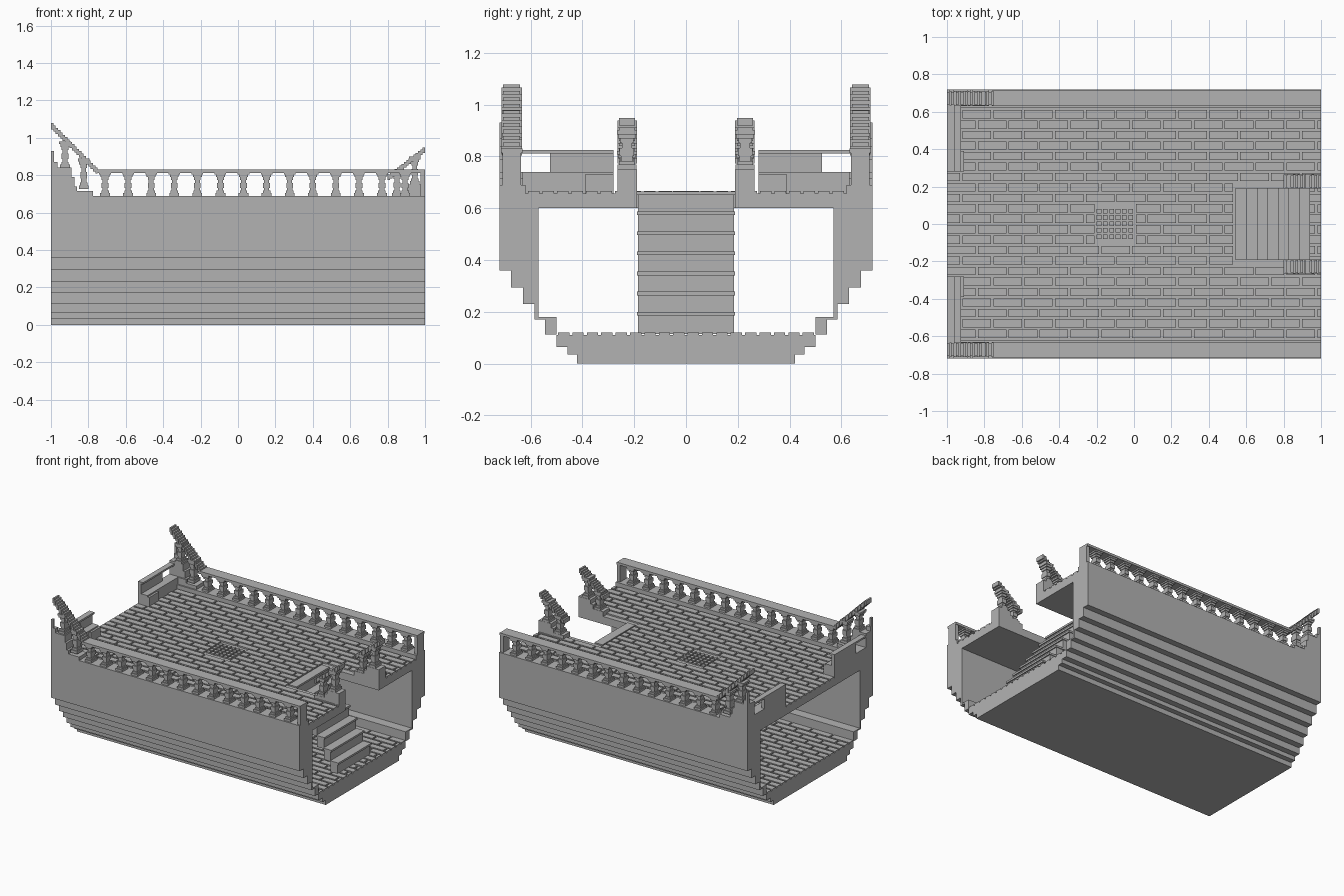
import bpy
import bmesh
from mathutils import Matrix, Vector

cube = bpy.data.objects.get("Cube")
if cube:
    bpy.data.objects.remove(cube, do_unlink=True)

grey = bpy.data.materials.new("plain grey")
grey.use_nodes = True
COLOUR = (0.45, 0.45, 0.45, 1)
grey.diffuse_color = COLOUR
grey.node_tree.nodes["Principled BSDF"].inputs["Base Color"].default_value = COLOUR


def finish(name, bm):
    mesh = bpy.data.meshes.new(name)
    bmesh.ops.recalc_face_normals(bm, faces=bm.faces)
    bm.to_mesh(mesh)
    bm.free()
    mesh.materials.append(grey)
    obj = bpy.data.objects.new(name, mesh)
    bpy.context.collection.objects.link(obj)
    return obj


def box(bm, x, y, z):
    """Add a box given as three (low, high) ranges."""
    centre = Vector([(a + b) / 2 for a, b in (x, y, z)])
    size = Vector([b - a for a, b in (x, y, z)])
    bmesh.ops.create_cube(bm, size=1, matrix=Matrix.Translation(centre) @ Matrix.Diagonal(size).to_4x4())


def boxes(name, items, mirror=False):
    bm = bmesh.new()
    for x, y, z in items:
        box(bm, x, y, z)
        if mirror:
            box(bm, x, (-y[1], -y[0]), z)
    return finish(name, bm)


# Hull: stepped outside, open ends, extruded along its length
steps = [(0.42, 0.035), (0.457, 0.065), (0.5, 0.112), (0.545, 0.17),
         (0.585, 0.23), (0.63, 0.293), (0.675, 0.36), (0.72, 0.69)]
half, low = [], 0
for y, z in steps:
    half += [(y, low), (y, z)]
    low = z
half += [(0.62, 0.69), (0.62, 0.60), (0.57, 0.60), (0.57, 0.18), (0.5, 0.18), (0.5, 0.11)]
outline = half + [(-y, z) for y, z in reversed(half)]
bm = bmesh.new()
face = bm.faces.new([bm.verts.new((-1, y, z)) for y, z in outline])
ext = bmesh.ops.extrude_face_region(bm, geom=[face])
bmesh.ops.translate(bm, vec=(2, 0, 0), verts=[v for v in ext["geom"] if isinstance(v, bmesh.types.BMVert)])
finish("hull", bm)

# Deck slab with the stair opening at one end
HOLE_X, HOLE_Y = 0.55, 0.19
boxes("deck_slab", [((-1, HOLE_X), (-0.63, 0.63), (0.60, 0.656)),
                    ((HOLE_X, 1), (HOLE_Y, 0.63), (0.60, 0.656)),
                    ((HOLE_X, 1), (-0.63, -HOLE_Y), (0.60, 0.656))])


# Planks in running bond
def planks(name, half_width, rows, z, opening):
    pitch, length, gap = 2 * half_width / rows, 0.165, 0.012
    items = []
    for r in range(rows):
        y0 = -half_width + r * pitch
        y = (y0 + gap / 2, y0 + pitch - gap / 2)
        x = -1 - (r % 2) * length / 2
        while x < 1:
            a, b = max(x, -1), min(x + length - gap, 1)
            if opening and y[1] > -HOLE_Y - 0.01 and y[0] < HOLE_Y + 0.01:
                b = min(b, HOLE_X - 0.02)
            grate = opening and y[1] > -0.08 and y[0] < 0.08 and a < 0 and b > -0.2
            spans = [(a, min(b, -0.21)), (max(a, 0.01), b)] if grate else [(a, b)]
            items += [((p, q), y, (z - 0.005, z + 0.01)) for p, q in spans if q - p > 0.005]
            x += length
    boxes(name, items)


planks("deck_planks", 0.615, 22, 0.656, True)
planks("hold_planks", 0.5, 18, 0.11, False)

# Small grating in the middle of the deck
boxes("deck_grating", [((-0.2 + 0.034 * i, -0.175 + 0.034 * i), (-0.08 + 0.034 * j, -0.055 + 0.034 * j), (0.65, 0.666))
                       for i in range(6) for j in range(5)])

# Stairs down into the hold, each with a slim overhanging tread
stairs = []
for i in range(7):
    x, z = 0.94 - 0.056 * i, 0.2 + 0.0775 * i
    stairs += [((x - 0.064, x - 0.008), (-0.185, 0.185), (z - 0.085, z - 0.012)),
               ((x - 0.064, x), (-HOLE_Y, HOLE_Y), (z - 0.014, z))]
boxes("stairs", stairs)


# Balusters stacked from blocks: (height fraction, x half width, y half width)
PROFILE = [(0.12, 0.026, 0.036), (0.22, 0.02, 0.03), (0.34, 0.014, 0.022), (0.55, 0.018, 0.028),
           (0.68, 0.013, 0.02), (0.8, 0.018, 0.026), (0.9, 0.024, 0.034), (1.0, 0.031, 0.038)]


def baluster(x, y, z0, z1):
    out, start = [], 0
    for top, wx, wy in PROFILE:
        out.append(((x - wx, x + wx), (y - wy, y + wy),
                    (z0 + start * (z1 - z0), z0 + top * (z1 - z0))))
        start = top
    return out


side = []
for i in range(14):
    side += baluster(-0.711 + 0.1234 * i, 0.672, 0.69, 0.815)
side += [((0.975, 1), (0.636, 0.708), (0.69, 0.815))]
boxes("side_balusters", side, True)
boxes("side_handrails", [((-0.76, 1), (0.632, 0.715), (0.813, 0.83))], True)


# Sloping handrails built as little steps
def slope(x0, z0, x1, z1, y0, y1, n):
    dx, dz = (x1 - x0) / n, (z1 - z0) / n
    out = []
    for i in range(n):
        a, b = sorted((x0 + dx * i, x0 + dx * (i + 1)))
        inset = 0.006 * (i % 2)
        out.append(((a, b), (y0 + inset, y1 - inset), (z0 + dz * i - 0.012, z0 + dz * (i + 1) + 0.008)))
    return out


boxes("end_sloping_handrails", slope(-0.75, 0.82, -1, 1.07, 0.634, 0.712, 20), True)
boxes("stair_sloping_handrails", slope(0.8, 0.785, 1, 0.94, 0.19, 0.265, 16), True)

# Raised stepped bulwark at the end, with its balusters
boxes("end_bulwark_steps", [((-1, -0.775), (0.63, 0.72), (0.68, 0.715)),
                            ((-1, -0.86), (0.63, 0.72), (0.7, 0.74)),
                            ((-1, -0.875), (0.64, 0.72), (0.73, 0.79)),
                            ((-1, -0.89), (0.64, 0.72), (0.78, 0.84)),
                            ((-1, -0.965), (0.69, 0.72), (0.83, 0.87)),
                            ((-1, -0.985), (0.70, 0.72), (0.86, 0.93))], True)
boxes("end_balusters", baluster(-0.925, 0.672, 0.84, 0.98) + baluster(-0.825, 0.672, 0.725, 0.89), True)

# Stair rail bases and balusters beside the opening
boxes("stair_rail_bases", [((0.8, 1), (0.19, 0.265), (0.65, 0.69)),
                           ((0.88, 1), (0.19, 0.265), (0.68, 0.72)),
                           ((0.9, 1), (0.19, 0.265), (0.71, 0.75))], True)
boxes("stair_balusters", baluster(0.85, 0.228, 0.69, 0.82) + baluster(0.945, 0.228, 0.75, 0.9), True)

# Benches across the open end, with a part-open back
boxes("end_benches", [((-1, -0.925), (0.28, 0.63), (0.65, 0.74)),
                      ((-1, -0.91), (0.28, 0.39), (0.65, 0.73)),
                      ((-1, -0.975), (0.28, 0.525), (0.73, 0.815)),
                      ((-1, -0.96), (0.28, 0.64), (0.812, 0.825))], True)
